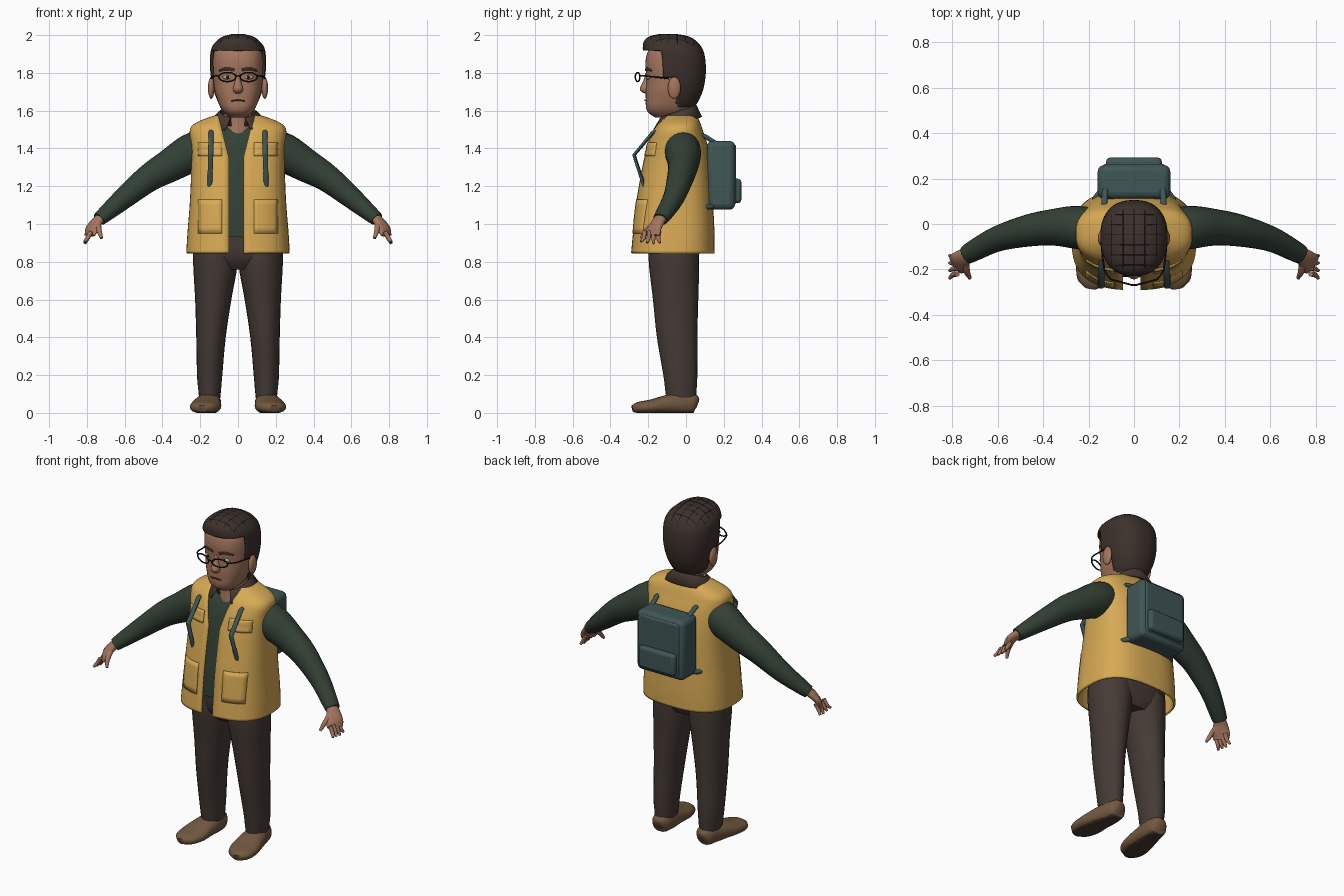
import bpy, bmesh, math
from mathutils import Vector
from mathutils.bvhtree import BVHTree

if "Cube" in bpy.data.objects:
    bpy.data.objects.remove(bpy.data.objects["Cube"])


def material(name, r, g, b):
    m = bpy.data.materials.new(name)
    m.use_nodes = True
    m.diffuse_color = (r, g, b, 1)
    m.node_tree.nodes["Principled BSDF"].inputs["Base Color"].default_value = (r, g, b, 1)
    return m


YELLOW = material("vest yellow", .68, .40, .09)
GREEN = material("sweater green", .032, .052, .035)
BROWN = material("trouser brown", .06, .043, .036)
SKIN = material("skin", .37, .18, .11)
HAIR = material("hair brown", .045, .03, .025)
TEAL = material("pack teal", .05, .092, .092)
LEATHER = material("shoe leather", .17, .10, .052)
COLLAR = material("collar brown", .065, .042, .03)
BLACK = material("black", .008, .008, .008)
WHITE = material("eye white", .45, .38, .26)


def finish(name, bm, mat, solid=0, bevel=0):
    bmesh.ops.recalc_face_normals(bm, faces=bm.faces)
    me = bpy.data.meshes.new(name)
    bm.to_mesh(me)
    bm.free()
    ob = bpy.data.objects.new(name, me)
    bpy.context.collection.objects.link(ob)
    me.materials.append(mat)
    if solid:
        mod = ob.modifiers.new("thickness", 'SOLIDIFY')
        mod.thickness, mod.offset = solid, 0
    if bevel:
        mod = ob.modifiers.new("bevel", 'BEVEL')
        mod.width, mod.segments = bevel, 3
    bpy.ops.object.select_all(action='DESELECT')
    bpy.context.view_layer.objects.active = ob
    ob.select_set(True)
    bpy.ops.object.shade_smooth_by_angle(angle=.8)
    return ob


def spline(pts, k):
    """Catmull-Rom resampling of points of any dimension"""
    pts = [Vector(p) for p in pts]
    out = []
    for i in range(len(pts) - 1):
        a, b, c, d = pts[max(i - 1, 0)], pts[i], pts[i + 1], pts[min(i + 2, len(pts) - 1)]
        for j in range(k):
            t = j / k
            out.append(b + (c - a) * (t / 2) + (a * 2 - b * 5 + c * 4 - d) * (t * t / 2)
                       + (b * 3 - a - c * 3 + d) * (t ** 3 / 2))
    return out + [pts[-1]]


def spow(v, e):
    return math.copysign(abs(v) ** e, v)


def grid(rows, closed, caps=False):
    bm = bmesh.new()
    vs = [[bm.verts.new(p) for p in row] for row in rows]
    n = len(vs[0])
    for a, b in zip(vs, vs[1:]):
        for j in range(n if closed else n - 1):
            bm.faces.new((a[j], a[(j + 1) % n], b[(j + 1) % n], b[j]))
    if caps:
        bm.faces.new(vs[0])
        bm.faces.new(vs[-1])
    return bm


def tube_mesh(pts, ref=None, p=2, n=24, k=4):
    """Loft of (x, y, z, ra, rb); level rings unless a reference axis is given"""
    pts = spline(pts, k)
    rows = []
    for i, q in enumerate(pts):
        a, b = Vector((1, 0, 0)), Vector((0, 1, 0))
        if ref:
            tan = (pts[min(i + 1, len(pts) - 1)] - pts[max(i - 1, 0)]).to_3d().normalized()
            a = Vector(ref).cross(tan).normalized()
            b = tan.cross(a)
        ring = [2 * math.pi * j / n for j in range(n)]
        rows.append([Vector(q[:3]) + a * q[3] * spow(math.cos(t), 2 / p)
                     + b * q[4] * spow(math.sin(t), 2 / p) for t in ring])
    return grid(rows, True, True)


def tube(name, pts, mat, **kw):
    return finish(name, tube_mesh(pts, **kw), mat)


def body(rings):
    """(z, front, back, half width) to loft points"""
    return [(0, (f + b) / 2, z, w, (b - f) / 2) for z, f, b, w in rings]


def ball(name, loc, size, mat):
    bm = bmesh.new()
    bmesh.ops.create_uvsphere(bm, u_segments=20, v_segments=12, radius=1)
    for v in bm.verts:
        v.co = Vector(a * s + c for a, s, c in zip(v.co, size, loc))
    return finish(name, bm, mat)


def box(name, loc, size, mat, bevel):
    bm = bmesh.new()
    bmesh.ops.create_cube(bm, size=1)
    for v in bm.verts:
        v.co = Vector(a * s + c for a, s, c in zip(v.co, size, loc))
    return finish(name, bm, mat, bevel=bevel)


# Vest, open down the front
P = 2.7
vest = [(.845, -.285, .145, .268), (.95, -.275, .145, .262), (1.1, -.26, .138, .25),
        (1.25, -.235, .13, .243), (1.35, -.215, .12, .243), (1.43, -.195, .105, .246),
        (1.49, -.17, .085, .25), (1.52, -.15, .075, .235), (1.545, -.125, .065, .19),
        (1.57, -.1, .05, .12)]
vest_rows = spline(body(vest), 5)
rows = []
for q in vest_rows:
    w = max(0, q[2] - 1.35) * .25
    t0 = math.asin(((.028 + w) / q[3]) ** (P / 2))
    t1 = 2 * math.pi - math.asin(((.048 + w) / q[3]) ** (P / 2))
    ts = [t0 + (t1 - t0) * j / 60 for j in range(61)]
    rows.append([(q[3] * spow(math.sin(t), 2 / P), q[1] - q[4] * spow(math.cos(t), 2 / P), q[2]) for t in ts])
finish("vest", grid(rows, False), YELLOW, solid=.012)


def pocket(name, z0, z1, x0, x1):
    rows = []
    for i in range(7):
        z = z0 + (z1 - z0) * i / 6
        q = min(vest_rows, key=lambda r: abs(r[2] - z))
        xs = [x0 + (x1 - x0) * j / 6 for j in range(7)]
        rows.append([(x, q[1] - q[4] * (1 - (abs(x) / q[3]) ** P) ** (1 / P) - .008, z) for x in xs])
    finish(name, grid(rows, False), YELLOW, solid=.009)


# Sweater body and neck
tube("sweater", body([(.93, -.235, .11, .22)] + [(z - .02, f + .035, b - .02, w - .022)
     for z, f, b, w in vest[2:]]), GREEN, p=P, n=40)
tube("neck", body([(1.48, -.13, .03, .08), (1.56, -.122, .03, .075), (1.66, -.13, .04, .075)]), SKIN)
tube("hips", body([(.76, -.15, .04, .15), (.84, -.195, .07, .232), (1.02, -.2, .08, .225)]), BROWN, p=2.5)

# Turned-down collar
rows = [[], [], []]
for j in range(41):
    t = math.radians(25 + 310 * j / 40)
    s, c = math.sin(t), math.cos(t)
    rows[0].append((.088 * s, -.045 - .09 * c, 1.55 - .035 * c))
    rows[1].append((.095 * s, -.045 - .1 * c, 1.59 - .035 * c))
    rows[2].append((.158 * s, -.05 - .13 * c, 1.53 - .035 * c))
finish("collar", grid(rows, False), COLLAR, solid=.012)

# Head
tube("head", body([(1.565, -.165, -.05, .045), (1.59, -.2, 0, .075), (1.62, -.212, .02, .095),
     (1.66, -.213, .045, .11), (1.70, -.213, .07, .122), (1.75, -.21, .088, .13),
     (1.80, -.212, .09, .134), (1.85, -.215, .088, .135), (1.90, -.207, .078, .13),
     (1.94, -.185, .06, .113), (1.97, -.15, .025, .08), (1.985, -.1, -.03, .03)]), SKIN, p=2.5, n=40)
tube("nose", body([(1.80, -.215, -.19, .012), (1.76, -.225, -.19, .015), (1.72, -.244, -.19, .026),
     (1.70, -.236, -.19, .023), (1.69, -.215, -.19, .012)]), SKIN, n=16)
tube("mouth", [(-.036, -.21, 1.652, .004, .003), (0, -.215, 1.655, .005, .004),
     (.036, -.21, 1.652, .004, .003)], COLLAR, ref=(0, 0, 1), n=8)

# Hair shell with the face cut away
hair = tube_mesh(body([(1.62, -.2, .04, .085), (1.66, -.2, .065, .107), (1.72, -.21, .088, .128),
     (1.8, -.213, .1, .141), (1.88, -.218, .096, .143), (1.93, -.224, .08, .135),
     (1.965, -.218, .05, .11), (1.988, -.19, .01, .075), (2.0, -.14, -.05, .03)]), p=2.4, n=72, k=7)
tree = BVHTree.FromBMesh(hair)


def bare(c):
    return c.z < 1.622 or c.z < 1.92 and c.y < (-.125 if c.z > 1.78 else -.05)


bmesh.ops.delete(hair, geom=[f for f in hair.faces if bare(f.calc_center_median())], context='FACES')
finish("hair", hair, HAIR, solid=.01)


# Crossing strands laid over the crown
def strand(name, path):
    hits = [tree.ray_cast(Vector((x, y, 3)), Vector((0, 0, -1)))[0] for x, y in path]
    pts = [(h.x, h.y, h.z + .001, .005, .005) for h in hits if h and h.z > 1.87]
    if len(pts) > 2:
        tube(name, pts, BLACK, ref=(0, .6, .8) if path[0][1] == path[1][1] else (1, 0, 0), n=6, k=1)


for i in range(-2, 3):
    strand("long_strand", [(i * .048, -.22 + j * .0075) for j in range(42)])
for i in range(6):
    strand("cross_strand", [(-.143 + j * .0065, -.18 + i * .044) for j in range(45)])

# Parts that come in pairs
for s, side in ((1, "left"), (-1, "right")):
    def pair(name, pts, mat, **kw):
        return tube(side + "_" + name, [(s * q[0], *q[1:]) for q in pts], mat, **kw)

    pair("leg", [(.15, -.025, .07, .055, .078), (.15, -.027, .12, .06, .083), (.15, -.03, .2, .067, .09),
         (.143, -.047, .4, .078, .107), (.131, -.055, .6, .096, .12), (.12, -.063, .78, .117, .133),
         (.12, -.065, .88, .116, .133)], BROWN)
    shoe = pair("shoe", [(.145, .06, .045, .02, .025), (.147, .04, .05, .05, .052), (.152, -.03, .05, .063, .058),
         (.162, -.1, .045, .073, .05), (.172, -.18, .034, .082, .038), (.185, -.25, .028, .066, .03),
         (.19, -.283, .022, .025, .018)], LEATHER, ref=(0, 0, 1), p=2.3)
    shoe.data.materials.append(COLLAR)
    for v in shoe.data.vertices:
        v.co.z = max(v.co.z, 0)
    for f in shoe.data.polygons:
        f.material_index = int(f.center.z < .008)
    pair("sleeve", [(.16, -.03, 1.41, .09, .1), (.25, -.015, 1.375, .095, .102), (.36, -.015, 1.31, .08, .088),
         (.47, -.03, 1.245, .07, .074), (.6, -.065, 1.14, .056, .058), (.70, -.115, 1.055, .047, .043),
         (.735, -.135, 1.025, .042, .036)], GREEN, ref=(0, 0, 1))
    pair("palm", [(.71, -.122, 1.048, .03, .028), (.75, -.148, 1.01, .04, .024), (.772, -.17, .97, .05, .02),
         (.785, -.18, .94, .046, .012)], SKIN, ref=(0, 0, 1), n=16)
    for i in range(4):
        y = -.142 - .026 * i
        pair("finger", [(.778, y, .96, .012, .012), (.797, y - .004, .925, .012, .011),
             (.812, y - .008 * (i - .5), .895 + .006 * abs(i - 1), .007, .006)], SKIN, ref=(0, 1, 0), n=10)
    pair("thumb", [(.74, -.17, 1.0, .016, .016), (.735, -.21, .965, .014, .014),
         (.722, -.238, .925, .008, .008)], SKIN, ref=(1, 0, 0), n=10)

    # Face details and glasses
    ball(side + "_ear", (s * .142, -.062, 1.72), (.017, .034, .058), SKIN)
    ball(side + "_eye", (s * .055, -.199, 1.777), (.026, .012, .012), WHITE)
    ball(side + "_pupil", (s * .055, -.208, 1.777), (.009, .005, .009), BLACK)
    pair("eyebrow", [(.02, -.214, 1.815, .004, .007), (.06, -.207, 1.822, .004, .008),
         (.1, -.184, 1.812, .004, .005)], HAIR, ref=(0, 0, 1), n=8)
    ring = [math.pi * j / 14 for j in range(29)]
    pair("lens_rim", [(.056 + .045 * math.cos(t), -.256 + .012 * math.cos(t), 1.778 + .024 * math.sin(t), .004, .004)
         for t in ring], BLACK, ref=(0, 1, 0), n=8, k=1)
    pair("glasses_temple", [(.1, -.245, 1.785, .004, .004), (.13, -.2, 1.782, .004, .004),
         (.143, -.09, 1.77, .004, .004)], BLACK, ref=(0, 0, 1), n=8)

    # Vest pockets and pack straps
    for name, z0, z1 in (("chest_flap", 1.36, 1.43), ("lower_pocket", .95, 1.13)):
        pocket(side + "_" + name, z0, z1, s * .085, s * .21)
    pair("strap", [(.125, .17, 1.42, .012, .014), (.13, .1, 1.465, .012, .014), (.14, -.12, 1.5, .01, .013),
         (.143, -.175, 1.485, .01, .013), (.145, -.275, 1.365, .01, .015), (.15, -.21, 1.165, .01, .012)],
         TEAL, ref=(1, 0, 0), n=10, k=1)
    pair("strap_anchor", [(.13, .16, 1.1, .014, .014), (.17, .11, 1.09, .014, .014),
         (.172, .085, 1.1, .012, .012)], TEAL, ref=(0, 0, 1), n=10)

tube("glasses_bridge", [(-.012, -.268, 1.78, .004, .004), (0, -.268, 1.786, .004, .004),
     (.012, -.268, 1.78, .004, .004)], BLACK, ref=(0, 0, 1), n=8)

# Backpack
box("pack_body", (0, .185, 1.258), (.32, .15, .365), TEAL, .03)
box("pack_panel", (0, .245, 1.262), (.27, .04, .32), TEAL, .012)
box("pack_pocket", (0, .265, 1.175), (.245, .055, .13), TEAL, .018)
